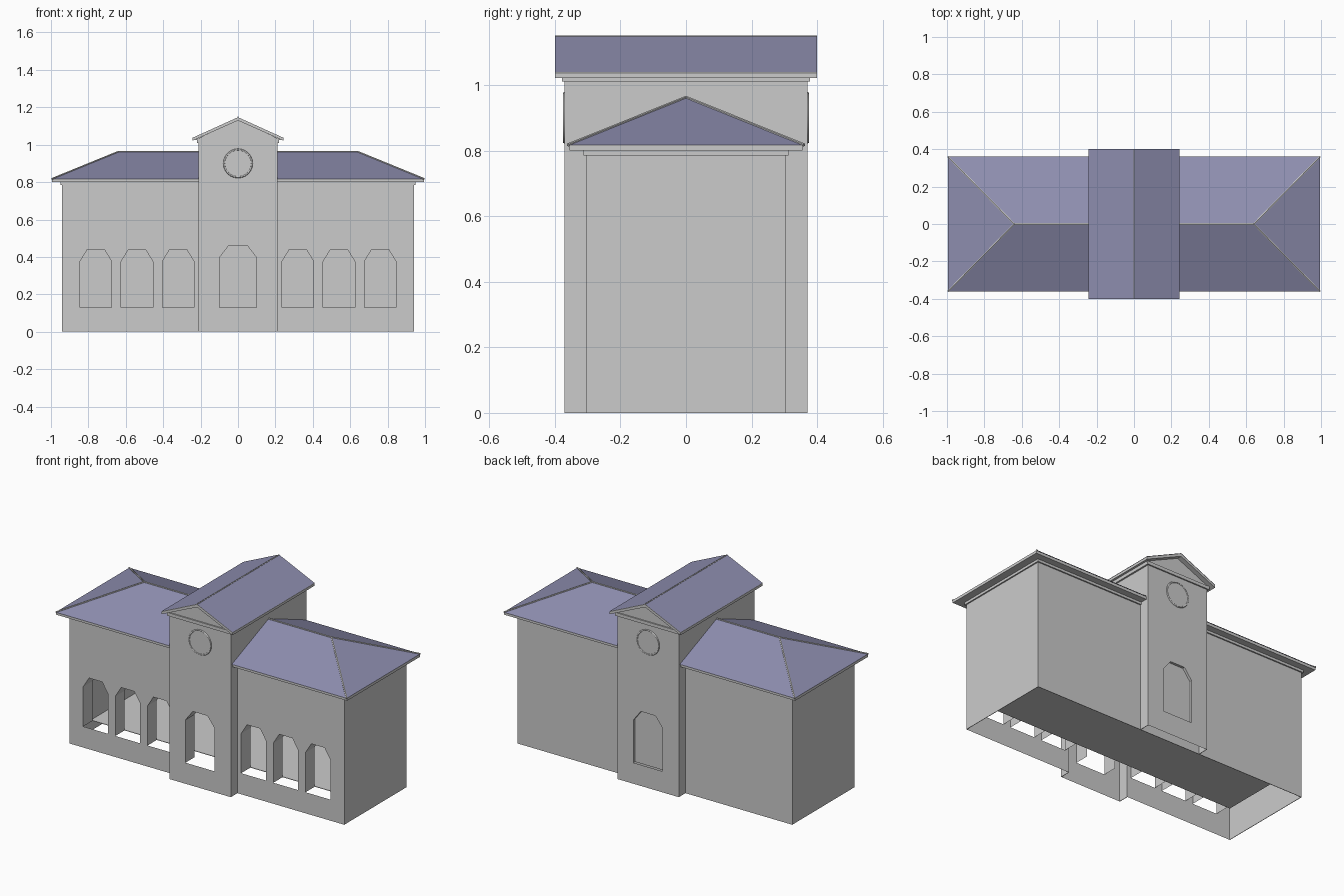
import bpy
from math import pi, radians
from mathutils import Vector

if "Cube" in bpy.data.objects:
    bpy.data.objects.remove(bpy.data.objects["Cube"])

blue = bpy.data.materials.new("roof_blue")
blue.diffuse_color = (0.27, 0.27, 0.43, 1)
blue.use_nodes = True
blue.node_tree.nodes["Principled BSDF"].inputs["Base Color"].default_value = blue.diffuse_color


def mesh(name, verts, faces, mat=None):
    me = bpy.data.meshes.new(name)
    me.from_pydata(verts, [], faces)
    ob = bpy.data.objects.new(name, me)
    bpy.context.collection.objects.link(ob)
    if mat:
        me.materials.append(mat)
    return ob


def box(name, x0, x1, y0, y1, z0, z1):
    bpy.ops.mesh.primitive_cube_add(size=1, location=((x0 + x1) / 2, (y0 + y1) / 2, (z0 + z1) / 2))
    ob = bpy.context.object
    ob.name = name
    ob.scale = (x1 - x0, y1 - y0, z1 - z0)
    return ob


def arch(cx, half, z0, shoulder, top, half_top):
    """Outline of an opening with a faceted arched head."""
    return [(cx - half, z0), (cx + half, z0), (cx + half, shoulder),
            (cx + half_top, top), (cx - half_top, top), (cx - half, shoulder)]


def sheet(name, y, outlines):
    """Flat upright wall; outlines after the first are holes."""
    cu = bpy.data.curves.new(name, 'CURVE')
    cu.dimensions = '2D'
    cu.fill_mode = 'BOTH'
    for pts in outlines:
        sp = cu.splines.new('POLY')
        sp.points.add(len(pts) - 1)
        for p, (x, z) in zip(sp.points, pts):
            p.co = (x, z, 0, 1)
        sp.use_cyclic_u = True
    ob = bpy.data.objects.new(name, cu)
    bpy.context.collection.objects.link(ob)
    ob.rotation_euler.x = pi / 2
    ob.location.y = y
    bpy.ops.object.select_all(action='DESELECT')
    ob.select_set(True)
    bpy.context.view_layer.objects.active = ob
    bpy.ops.object.convert(target='MESH')


def reveal(name, pts, y0, y1):
    """Sides and head of an opening, without a sill."""
    n = len(pts)
    verts = [(x, y0, z) for x, z in pts] + [(x, y1, z) for x, z in pts]
    mesh(name, verts, [(i, (i + 1) % n, n + (i + 1) % n, n + i) for i in range(1, n)])


def rect(x0, x1, z0, z1):
    return [(x0, z0), (x1, z0), (x1, z1), (x0, z1)]


def rod(name, a, b, r=0.005):
    a, b = Vector(a), Vector(b)
    bpy.ops.mesh.primitive_cylinder_add(vertices=6, radius=r, depth=(b - a).length, location=(a + b) / 2)
    ob = bpy.context.object
    ob.name = name
    ob.rotation_euler = (b - a).to_track_quat('Z', 'Y').to_euler()


W, D, H = 0.94, 0.305, 0.80      # main block half width, half depth, height
TW, TD, TH = 0.21, 0.37, 1.03    # tower

# Main block walls
T = 0.003
for s in (-1, 1):
    holes = [arch(s * c, 0.085, 0.13, 0.375, 0.44, 0.045) for c in (0.32, 0.54, 0.76)]
    x0, x1 = sorted((s * TW, s * W))
    sheet("front_wall", -D, [rect(x0, x1, 0, H)] + holes)
    for h in holes:
        reveal("arch_reveal", h, -D, -D + 0.09)
    ex = s * (W - T / 2)
    box("end_wall", ex - T / 2, ex + T / 2, -D, D, 0, H)
    # Inner end of the arcade
    box("inner_end_wall", s * 0.86 - T / 2, s * 0.86 + T / 2, -D + 0.09, D - T, 0.13, 0.5)
box("back_wall", -W, W, D - T, D, 0, H)
# Arcade floor, set back from the front wall
box("floor", -0.86, 0.86, -D + 0.095, D - T, 0.127, 0.13)

# Tower walls: sides are full depth only above the main block
door = arch(0, 0.10, 0.13, 0.395, 0.46, 0.05)
for y, depth in ((-TD, 0.09), (TD, -0.015)):
    sheet("tower_wall", y, [rect(-TW, TW, 0, TH), door])
    reveal("door_reveal", door, y, y + depth)
sheet("back_door_panel", TD - 0.015, [door])
for s in (-1, 1):
    x = s * (TW - T / 2)
    box("tower_side_upper", x - T / 2, x + T / 2, -TD, TD, H - 0.02, TH)
    for y0, y1 in ((-TD, -D), (D, TD)):
        box("tower_side_lower", x - T / 2, x + T / 2, y0, y1, 0, H)

# Round dial with a rim on both tower faces
for s in (-1, 1):
    bpy.ops.mesh.primitive_cylinder_add(vertices=24, radius=0.075, depth=0.004,
                                        location=(0, s * TD, 0.90), rotation=(pi / 2, 0, 0))
    bpy.context.object.name = "dial_face"
    bpy.ops.mesh.primitive_torus_add(major_segments=24, minor_segments=6, major_radius=0.074,
                                     minor_radius=0.005, location=(0, s * TD, 0.90), rotation=(pi / 2, 0, 0))
    bpy.context.object.name = "dial_rim"
    bpy.ops.object.shade_smooth_by_angle(angle=radians(70))

# Main hip roof with cornice, eaves and hip trim
box("cornice", -W - 0.008, W + 0.008, -D - 0.008, D + 0.008, 0.785, 0.80)
box("eaves", -0.995, 0.995, -0.355, 0.355, 0.80, 0.817)
EX, EY, EZ, RX, RZ = 0.995, 0.36, 0.817, 0.64, 0.962
mesh("hip_roof",
     [(-EX, -EY, EZ), (EX, -EY, EZ), (EX, EY, EZ), (-EX, EY, EZ), (-RX, 0, RZ), (RX, 0, RZ)],
     [(0, 1, 5, 4), (2, 3, 4, 5), (1, 2, 5), (3, 0, 4)], blue)
rod("ridge_trim", (-RX, 0, RZ), (RX, 0, RZ))
for sx in (-1, 1):
    for sy in (-1, 1):
        rod("hip_trim", (sx * EX, sy * EY, EZ), (sx * RX, 0, RZ))

# Tower gable roof: grey slab with blue covering
box("tower_cornice", -TW - 0.01, TW + 0.01, -TD - 0.008, TD + 0.008, 1.01, 1.03)
GX, GY, GE, GR = 0.243, 0.40, 1.037, 1.147
prof = [(-GX, GE), (0, GR), (GX, GE), (GX, GE - 0.016), (0, GR - 0.018), (-GX, GE - 0.016)]
verts = [(x, y, z) for y in (-GY, GY) for x, z in prof]
faces = [(i, (i + 1) % 6, (i + 1) % 6 + 6, i + 6) for i in range(6)]
caps = [(0, 5, 4, 1), (1, 4, 3, 2)]
mesh("gable_slab", verts, faces + caps + [tuple(i + 6 for i in reversed(c)) for c in caps])
mesh("gable_roof", [(x, y, z + 0.002) for y in (-GY, GY) for x, z in prof[:3]],
     [(0, 1, 4, 3), (1, 2, 5, 4)], blue)
rod("tower_ridge_trim", (0, -GY, GR), (0, GY, GR), 0.004)
for y in (-TD, TD):
    sheet("pediment", y, [[(-0.23, 1.025), (0.23, 1.025), (0, GR - 0.014)]])
